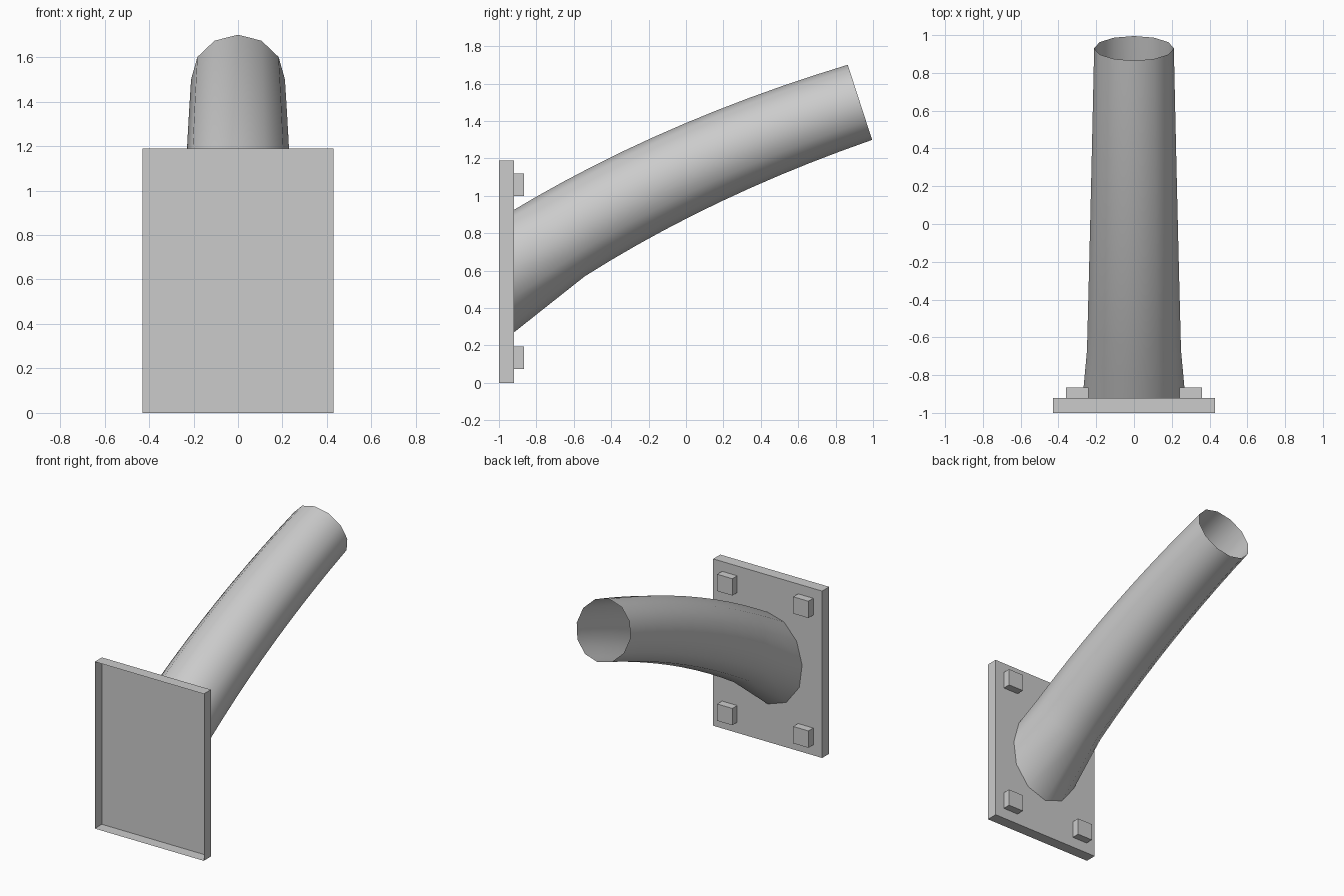
import bpy, bmesh, math
from mathutils import Vector

if "Cube" in bpy.data.objects:
    bpy.data.objects.remove(bpy.data.objects["Cube"])

metal = bpy.data.materials.new("grey metal")
metal.diffuse_color = (0.6, 0.6, 0.6, 1)
metal.use_nodes = True
metal.node_tree.nodes["Principled BSDF"].inputs["Base Color"].default_value = metal.diffuse_color

BACK = -0.92   # plane where the tube and bolts meet the plate


def finish(name, bm, smooth=False):
    mesh = bpy.data.meshes.new(name)
    bm.to_mesh(mesh)
    bm.free()
    mesh.materials.append(metal)
    for p in mesh.polygons:
        p.use_smooth = smooth
    ob = bpy.data.objects.new(name, mesh)
    bpy.context.collection.objects.link(ob)
    return ob


def open_box(name, x0, x1, y0, y1, z0, z1):
    """Box without its front (-y) face."""
    bm = bmesh.new()
    bmesh.ops.create_cube(bm, size=1)
    for v in bm.verts:
        v.co = Vector((x1 if v.co.x > 0 else x0,
                       y1 if v.co.y > 0 else y0,
                       z1 if v.co.z > 0 else z0))
    bm.normal_update()
    front = [f for f in bm.faces if f.normal.y < -0.9]
    bmesh.ops.delete(bm, geom=front, context='FACES')
    return finish(name, bm)


# mounting plate, hollow from the front
open_box("mounting_plate", -0.43, 0.43, -1.0, BACK, 0.0, 1.19)

# four square bolts on the far side of the plate
for side, x in (("left", -0.30), ("right", 0.30)):
    for level, z in (("lower", 0.135), ("upper", 1.06)):
        open_box(f"bolt_{level}_{side}", x - 0.06, x + 0.06,
                 BACK, -0.865, z - 0.06, z + 0.06)

# curved tube: flared oval root, then a tapering sweep with 12 sides
SIDES, STEPS = 12, 10
root = [(0, 0.925), (0.128, 0.89), (0.228, 0.78), (0.272, 0.62),
        (0.25, 0.455), (0.147, 0.32), (0, 0.27)]
outline = root + [(-x, z) for x, z in root[-2:0:-1]]
p0, p1, p2 = Vector((-0.67, 0.783)), Vector((0.046, 1.213)), Vector((0.93, 1.5))

bm = bmesh.new()
rings = [[bm.verts.new((x, BACK, z)) for x, z in outline]]
for i in range(STEPS + 1):
    t = i / STEPS
    c = p0 * (1 - t) ** 2 + p1 * 2 * t * (1 - t) + p2 * t * t
    d = ((p1 - p0) * (1 - t) + (p2 - p1) * t).normalized()
    r = 0.249 + (0.211 - 0.249) * t
    ring = []
    for k in range(SIDES):
        a = 2 * math.pi * k / SIDES
        up = r * math.cos(a)
        ring.append(bm.verts.new((r * math.sin(a), c.x - d.y * up, c.y + d.x * up)))
    rings.append(ring)
for a, b in zip(rings, rings[1:]):
    for k in range(SIDES):
        n = (k + 1) % SIDES
        bm.faces.new((a[k], a[n], b[n], b[k]))
bmesh.ops.recalc_face_normals(bm, faces=bm.faces)
finish("curved_tube", bm, smooth=True)

# flat disc closing the tube root, seen inside the plate
bm = bmesh.new()
hub = bm.verts.new((0, BACK, 0.6))
rim = [bm.verts.new((x, BACK, z)) for x, z in outline]
for k in range(SIDES):
    bm.faces.new((hub, rim[k - 1], rim[k]))
bm.normal_update()
if bm.faces[:][0].normal.y > 0:
    bmesh.ops.reverse_faces(bm, faces=bm.faces[:])
finish("tube_root_cap", bm)
